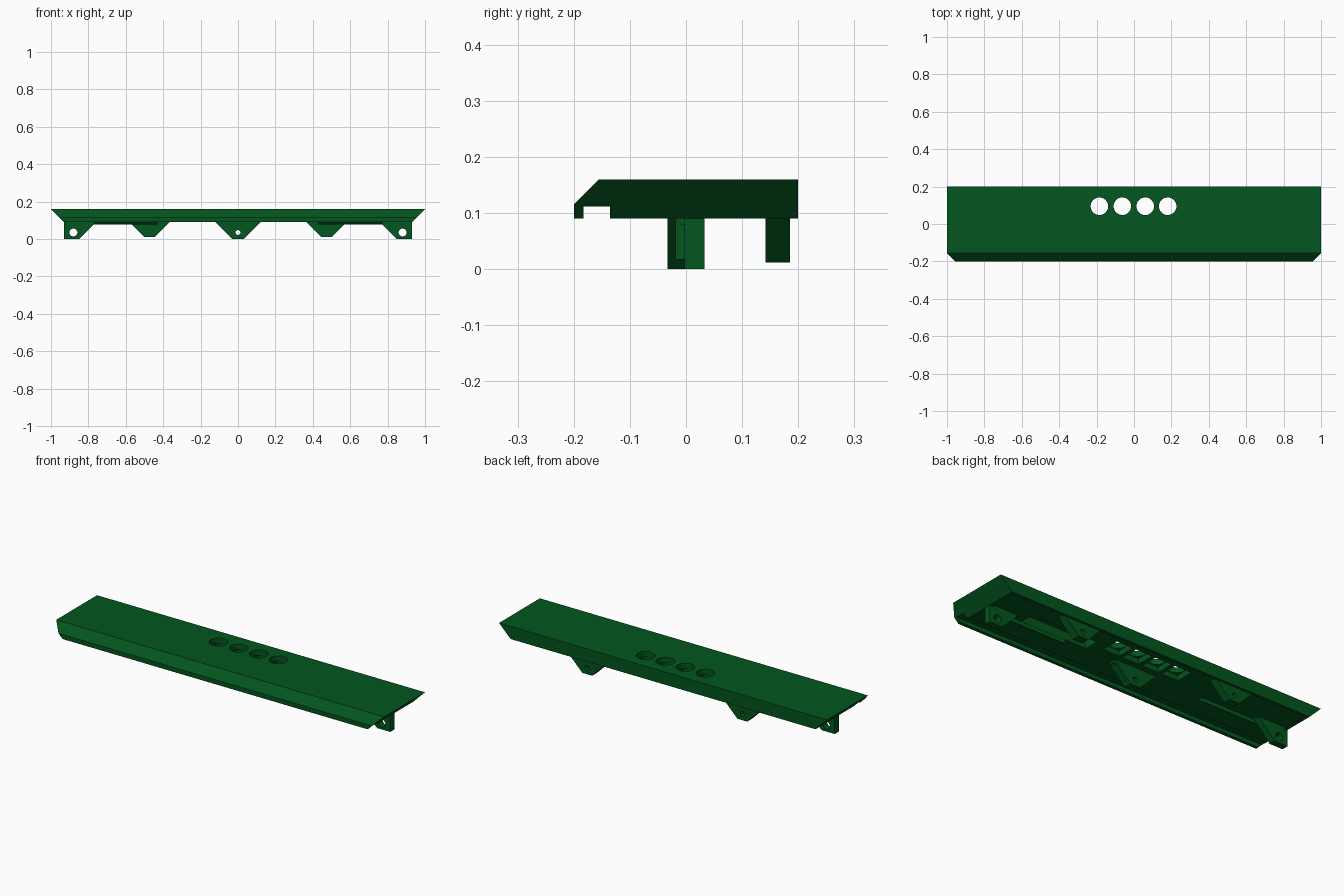
import bpy, bmesh, math
from mathutils import Matrix

if "Cube" in bpy.data.objects:
    bpy.data.objects.remove(bpy.data.objects["Cube"])

green = bpy.data.materials.new("dark_green")
green.diffuse_color = (0.001, 0.092, 0.013, 1)
green.use_nodes = True
green.node_tree.nodes["Principled BSDF"].inputs["Base Color"].default_value = green.diffuse_color


def finish(name, bm):
    bmesh.ops.recalc_face_normals(bm, faces=bm.faces)
    mesh = bpy.data.meshes.new(name)
    bm.to_mesh(mesh)
    bm.free()
    mesh.materials.append(green)
    ob = bpy.data.objects.new(name, mesh)
    bpy.context.collection.objects.link(ob)
    return ob


def loft(name, start, end):
    """Solid between two matching outlines."""
    bm = bmesh.new()
    a = [bm.verts.new(p) for p in start]
    b = [bm.verts.new(p) for p in end]
    bm.faces.new(a)
    bm.faces.new(b)
    for i in range(len(a)):
        j = (i + 1) % len(a)
        bm.faces.new((a[i], a[j], b[j], b[i]))
    return finish(name, bm)


def along_x(name, yz, left, right):
    """Extrude a side profile; the end positions are functions of z."""
    return loft(name, [(left(z), y, z) for y, z in yz],
                [(right(z), y, z) for y, z in yz])


def along_y(name, xz, y0, y1):
    return loft(name, [(x, y0, z) for x, z in xz], [(x, y1, z) for x, z in xz])


def box(name, x0, x1, y0, y1, z0, z1):
    return along_y(name, [(x0, z0), (x1, z0), (x1, z1), (x0, z1)], y0, y1)


def cylinder(name, x, y, z, r, depth, axis='Z'):
    bm = bmesh.new()
    m = Matrix.Translation((x, y, z))
    if axis == 'Y':
        m = m @ Matrix.Rotation(math.pi / 2, 4, 'X')
    bmesh.ops.create_cone(bm, cap_ends=True, segments=32, radius1=r,
                          radius2=r, depth=depth, matrix=m)
    return finish(name, bm)


def cut(ob, *cutters):
    bpy.context.view_layer.objects.active = ob
    for c in cutters:
        mod = ob.modifiers.new("cut", 'BOOLEAN')
        mod.operation = 'DIFFERENCE'
        mod.solver = 'EXACT'
        mod.object = c
        bpy.ops.object.modifier_apply(modifier=mod.name)
        bpy.data.objects.remove(c)


CEIL = .1      # underside of the thick top
TOP = .102     # legs sink slightly into it

# Thick cover with flared ends and a bevelled front edge
cover = along_x("cover",
                [(-.2, .09), (-.2, .115), (-.155, .16), (.2, .16), (.2, .09)],
                lambda z: -.84 - z, lambda z: .84 + z)
cavity = along_x("cavity_cutter",
                 [(-.16, .05), (-.16, CEIL), (.185, CEIL), (.185, .05)],
                 lambda z: -.82 - z, lambda z: .82 + z)
channel = box("channel_cutter", -1.1, 1.1, -.183, -.135, .05, .112)
bay = box("bay_cutter", .3, .7, -.002, .08, .05, .145)
button_x = (-.185, -.0625, .06, .18)
cutters = [cavity, channel, bay]
# Square switch pockets with round button holes and corner screw holes
for x in button_x:
    cutters.append(box("pocket_cutter", x - .05, x + .05, .045, .145, .05, .13))
    cutters.append(cylinder("hole_cutter", x, .095, .15, .047, .1))
cut(cover, *cutters)

# Centre mounting leg with a nut slot in its side
w = .03 + TOP
leg = along_y("centre_leg", [(-.03, 0), (.03, 0), (w, TOP), (-w, TOP)], -.033, .01)
cut(leg, cylinder("hole_cutter", 0, 0, .035, .013, .2, 'Y'),
    box("slot_cutter", .028, .25, -.018, -.003, .018, .09))

for s in (-1, 1):
    # Rear mounting legs with blind screw holes
    w = .03 + TOP - .012
    c = s * .473
    leg = along_y("rear_leg", [(c - .03, .012), (c + .03, .012),
                               (c + w, TOP), (c - w, TOP)], .142, .185)
    cut(leg, cylinder("hole_cutter", c, .185, .046, .013, .05, 'Y'))

    # End legs, upright on the outer side
    leg = along_y("end_leg", [(s * .93, 0), (s * .85, 0), (s * (.85 - TOP), TOP),
                              (s * .93, TOP)], -.003, .033)
    cut(leg, cylinder("hole_cutter", s * .88, .015, .035, .021, .2, 'Y'))

    # Shallow wedge ribs on the ceiling
    along_x("ceiling_rib", [(-.032, TOP), (-.008, .079), (-.003, .079), (-.003, TOP)],
            lambda z: s * .43, lambda z: s * .77)
